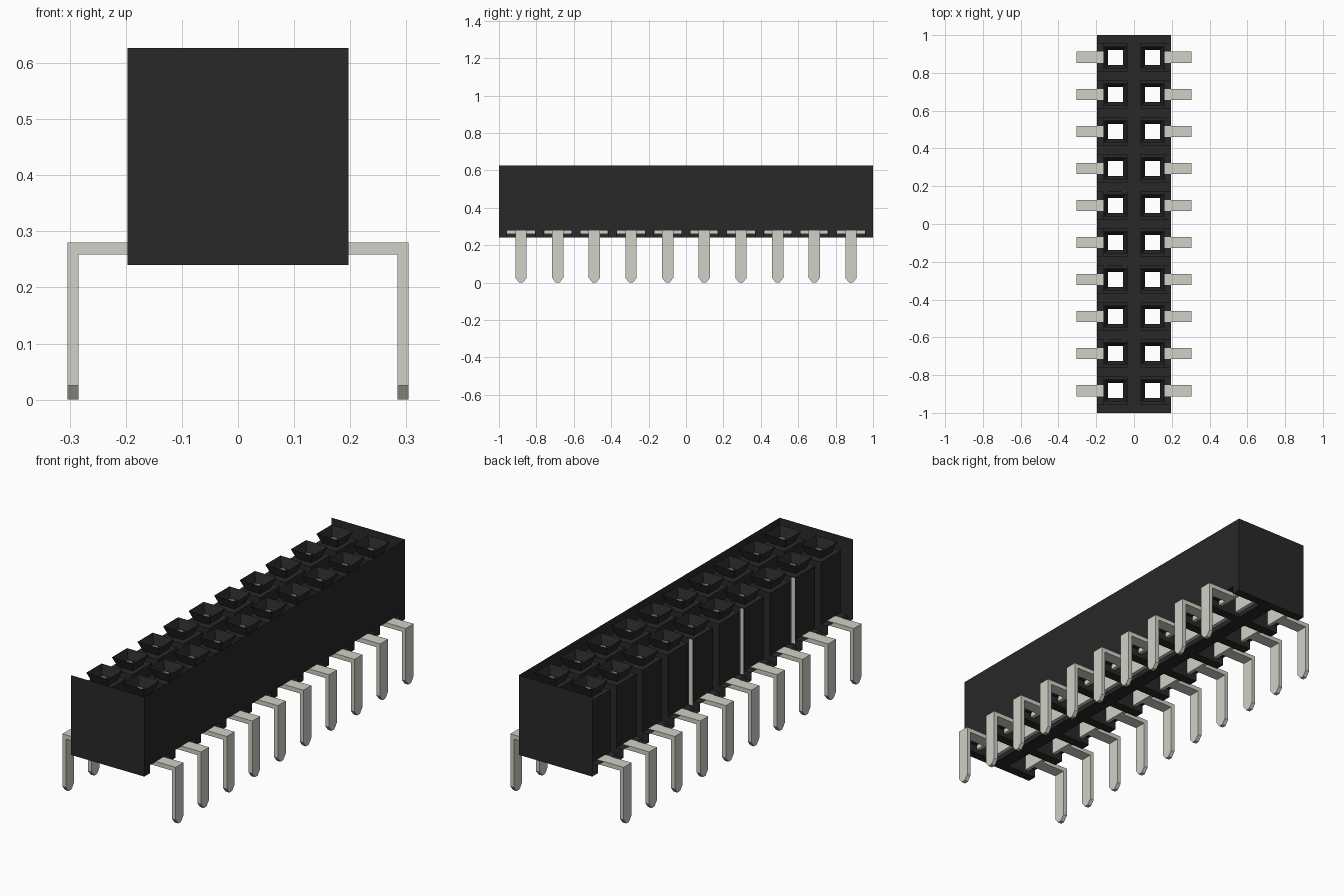
import bpy
import bmesh

cube = bpy.data.objects.get("Cube")
if cube:
    bpy.data.objects.remove(cube, do_unlink=True)


def material(name, rgb):
    m = bpy.data.materials.new(name)
    m.use_nodes = True
    m.diffuse_color = (*rgb, 1)
    m.node_tree.nodes["Principled BSDF"].inputs["Base Color"].default_value = (*rgb, 1)
    return m


BLACK = material("black_plastic", (0.0215, 0.0213, 0.0213))
METAL = material("pale_metal", (0.645, 0.637, 0.57))

PITCH, COUNT, ROW = 0.196, 10, 0.098
HX, HY = 0.197, 1.0                 # half width and half length of the housing
Z0, Z1, Z2 = 0.24, 0.279, 0.627     # underside, slot ceiling, top
SLOT, IN, OUT = 0.075, 0.035, 0.161  # pocket half length, inner and outer x
RIM, BORE, ZF = 0.058, 0.04, 0.58   # funnel rim, bore and pocket roof
YS = [(i - (COUNT - 1) / 2) * PITCH for i in range(COUNT)]


def quad(bm, *pts):
    bm.faces.new([bm.verts.new(p) for p in pts])


def flat(bm, x0, x1, y0, y1, z):
    quad(bm, (x0, y0, z), (x0, y1, z), (x1, y1, z), (x1, y0, z))


def wall_x(bm, x, y0, y1, z0, z1):
    quad(bm, (x, y0, z0), (x, y1, z0), (x, y1, z1), (x, y0, z1))


def wall_y(bm, y, x0, x1, z0, z1):
    quad(bm, (x0, y, z0), (x1, y, z0), (x1, y, z1), (x0, y, z1))


def box(bm, x0, x1, y0, y1, z0, z1):
    r = bmesh.ops.create_cube(bm, size=1)
    for v in r["verts"]:
        v.co = ((x0 + x1) / 2 + v.co.x * (x1 - x0),
                (y0 + y1) / 2 + v.co.y * (y1 - y0),
                (z0 + z1) / 2 + v.co.z * (z1 - z0))


def span(side, a, b):
    """Ordered x range on the left (1) or right (-1) side."""
    return sorted((side * a, side * b))


def finish(name, bm, mat):
    bmesh.ops.remove_doubles(bm, verts=bm.verts, dist=1e-5)
    me = bpy.data.meshes.new(name)
    bm.to_mesh(me)
    bm.free()
    me.materials.append(mat)
    ob = bpy.data.objects.new(name, me)
    bpy.context.collection.objects.link(ob)


# Spans of solid plastic between the slots
edges = [-HY] + [y + s * SLOT for y in YS for s in (-1, 1)] + [HY]
bars = list(zip(edges[0::2], edges[1::2]))

# Housing walls: two ends and one long side notched for the pins
bm = bmesh.new()
wall_y(bm, -HY, -HX, HX, Z0, Z2)
wall_y(bm, HY, HX, -HX, Z0, Z2)
wall_x(bm, HX, -HY, HY, Z1, Z2)
for a, b in bars:
    wall_x(bm, HX, a, b, Z0, Z1)
finish("housing_walls", bm, BLACK)

# Housing floor: centre rail, cross bars and the slots the pins leave by
bm = bmesh.new()
flat(bm, -IN, IN, -HY, HY, Z0)
for s in (-1, 1):
    for a, b in bars:
        flat(bm, *span(s, IN, HX), a, b, Z0)
    for y in YS:
        for d in (-SLOT, SLOT):
            wall_y(bm, y + d, *span(s, OUT, HX), Z0, Z1)
        flat(bm, *span(s, OUT, HX), y - SLOT, y + SLOT, Z1)
finish("housing_floor", bm, BLACK)

# Pockets: tall chambers open below, with a roof pierced by the bore
bm = bmesh.new()
for s in (-1, 1):
    for y in YS:
        wall_x(bm, s * IN, y - SLOT, y + SLOT, Z0, ZF)
        wall_x(bm, s * OUT, y - SLOT, y + SLOT, Z1, ZF)
        for d in (-SLOT, SLOT):
            wall_y(bm, y + d, *span(s, IN, OUT), Z0, ZF)
        flat(bm, *span(s, IN, ROW - BORE), y - SLOT, y + SLOT, ZF)
        flat(bm, *span(s, ROW + BORE, OUT), y - SLOT, y + SLOT, ZF)
        flat(bm, *span(s, ROW - BORE, ROW + BORE), y - SLOT, y - BORE, ZF)
        flat(bm, *span(s, ROW - BORE, ROW + BORE), y + BORE, y + SLOT, ZF)
finish("pockets", bm, BLACK)

# Funnels leading down to the bores
bm = bmesh.new()
for s in (-1, 1):
    for y in YS:
        lo, hi = ([(s * ROW + h * a, y + h * b, z)
                   for a, b in ((-1, -1), (1, -1), (1, 1), (-1, 1))]
                  for h, z in ((BORE, ZF), (RIM, Z2)))
        for k in range(4):
            j = (k + 1) % 4
            quad(bm, lo[j], lo[k], hi[k], hi[j])
finish("funnels", bm, BLACK)

# Contact plates on both sides of each pocket, a few flush with its end wall
bm = bmesh.new()
for s in (-1, 1):
    for i, y in enumerate(YS):
        shows = s < 0 and i in (1, 3, 5)
        end = SLOT + (0.001 if shows else -0.001)
        for a, b in ((ROW + 0.041, ROW + 0.059), (ROW - 0.059, ROW - 0.041)):
            box(bm, *span(s, a, b), y - SLOT + 0.001, y + end, Z1 - 0.02, ZF - 0.002)
finish("contact_plates", bm, METAL)

# Pins: flat arm, bent leg and a tip tapering across its width
T, W, XO, TIP = 0.02, 0.03, 0.304, 0.025
for s, name in ((1, "left_pins"), (-1, "right_pins")):
    bm = bmesh.new()
    for y in YS:
        box(bm, *span(s, ROW + 0.05, XO), y - W, y + W, Z1 - T, Z1 + 0.001)
        x0, x1 = span(s, XO - T, XO)
        box(bm, x0, x1, y - W, y + W, TIP, Z1 - T)
        r0 = len(bm.verts)
        box(bm, x0, x1, y - W, y + W, 0, TIP)
        bm.verts.ensure_lookup_table()
        for v in bm.verts[r0:]:
            if v.co.z < 0.001:
                v.co.y = y + (v.co.y - y) * 0.35
    finish(name, bm, METAL)
